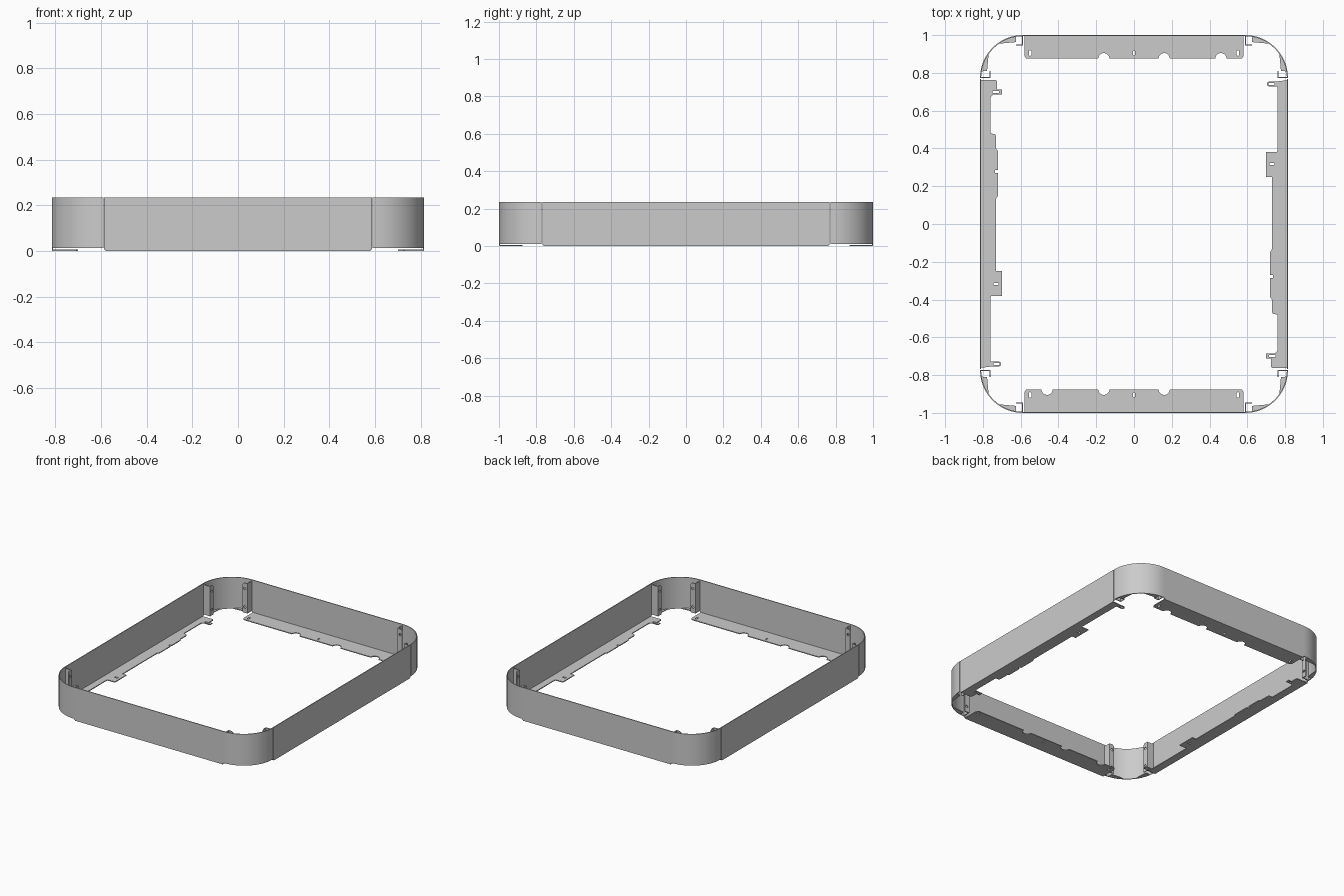
import bpy, bmesh
from math import sin, cos, pi
from mathutils import Matrix, Vector

if "Cube" in bpy.data.objects:
    bpy.data.objects.remove(bpy.data.objects["Cube"])

T = 0.006       # sheet thickness
H = 0.235       # rim height


def slab(name, loops, z0, z1, mat=Matrix(), turn=False):
    """Extrude an outline (first loop) with holes (other loops) from z0 to z1."""
    cu = bpy.data.curves.new(name, 'CURVE')
    cu.dimensions, cu.fill_mode = '2D', 'BOTH'
    cu.extrude = (z1 - z0) / 2
    for pts in loops:
        sp = cu.splines.new('POLY')
        sp.points.add(len(pts) - 1)
        for p, (x, y) in zip(sp.points, pts):
            p.co = (x, y, 0, 1)
        sp.use_cyclic_u = True
    tmp = bpy.data.objects.new(name + "_tmp", cu)
    bpy.context.collection.objects.link(tmp)
    bpy.context.view_layer.update()
    me = bpy.data.meshes.new_from_object(
        tmp.evaluated_get(bpy.context.evaluated_depsgraph_get()))
    bpy.data.objects.remove(tmp)
    me.transform(Matrix.Translation((0, 0, (z0 + z1) / 2)))
    me.transform(mat)
    if turn:
        me.transform(Matrix.Rotation(pi, 4, 'Z'))
    bm = bmesh.new()
    bm.from_mesh(me)
    bmesh.ops.remove_doubles(bm, verts=bm.verts, dist=1e-5)
    bmesh.ops.recalc_face_normals(bm, faces=bm.faces)
    bm.to_mesh(me)
    bm.free()
    ob = bpy.data.objects.new(name, me)
    bpy.context.collection.objects.link(ob)
    return ob


def rect(x0, x1, y0, y1):
    return [(x0, y0), (x1, y0), (x1, y1), (x0, y1)]


def arc(cx, cy, r, a0, a1, n):
    return [(cx + r * cos(a0 + (a1 - a0) * i / n),
             cy + r * sin(a0 + (a1 - a0) * i / n)) for i in range(n + 1)]


def slot(cx, cy, length, r, along_x=False):
    d, a = (length / 2 - r), (-pi / 2 if along_x else 0)
    dx, dy = (d, 0) if along_x else (0, d)
    return (arc(cx + dx, cy + dy, r, a, a + pi, 6)
            + arc(cx - dx, cy - dy, r, a + pi, a + 2 * pi, 6))


# Inner edge of the back flange with its scalloped notches
back = [(0.58, 1.0), (-0.58, 1.0), (-0.58, 0.89), (-0.57, 0.875)]
for nx in (-0.16, 0.16, 0.46):
    back += [(nx - 0.04, 0.875)] + arc(nx, 0.875, 0.03, pi, 0, 10) + [(nx + 0.04, 0.875)]
back += [(0.57, 0.875), (0.58, 0.89)]
back_holes = [slot(-0.55, 0.905, 0.03, 0.007), slot(0.55, 0.905, 0.03, 0.007),
              slot(0, 0.905, 0.024, 0.006)]

# Stepped inner edge of the left flange
left = [(-0.815, -0.762), (-0.815, 0.762), (-0.73, 0.762), (-0.725, 0.755),
        (-0.725, 0.712), (-0.70, 0.712), (-0.70, 0.686), (-0.745, 0.686),
        (-0.757, 0.675), (-0.76, 0.665), (-0.76, 0.48), (-0.735, 0.475),
        (-0.73, 0.465), (-0.73, 0.40), (-0.72, 0.385), (-0.72, 0.285),
        (-0.735, 0.285), (-0.735, 0.27), (-0.72, 0.27), (-0.72, 0.15),
        (-0.73, 0.135), (-0.73, -0.25), (-0.70, -0.25), (-0.70, -0.38),
        (-0.755, -0.38), (-0.76, -0.388), (-0.76, -0.727)]
left += arc(-0.718, -0.741, 0.014, pi / 2, -pi / 2, 8) + [(-0.76, -0.755)]
left_holes = [slot(-0.732, 0.699, 0.036, 0.006, True),
              slot(-0.73, -0.318, 0.028, 0.006, True),
              slot(-0.728, -0.741, 0.034, 0.006, True)]

# Straight panels, each repeated by a half turn
for turn, end, side in ((False, "back", "left"), (True, "front", "right")):
    slab(end + "_flange", [back] + back_holes, 0, T, turn=turn)
    slab(end + "_wall", [rect(-0.587, 0.587, 1 - T, 1.0)], T, H, turn=turn)
    slab(side + "_flange", [left] + left_holes, 0, T, turn=turn)
    slab(side + "_wall", [rect(-0.815, -0.815 + T, -0.767, 0.767)], T, H, turn=turn)

# Corner parts, built once and mirrored to all four corners
pivot = bpy.data.objects.new("mirror_centre", None)
bpy.context.collection.objects.link(pivot)
pivot.hide_render = True
CX, CY, R = 0.588, 0.773, 0.227
parts = [slab("corner_wall", [arc(CX, CY, R, 0, pi / 2, 32)
                              + arc(CX, CY, R - T, pi / 2, 0, 32)], 0.012, H)]
swap = Matrix(((0, 1, 0, CX - CY), (1, 0, 0, CY - CX), (0, 0, 1, 0), (0, 0, 0, 1)))
upright = Matrix.Translation((0, 0.945 + T, 0)) @ Matrix.Rotation(pi / 2, 4, 'X')
for tag, m in (("end", Matrix()), ("side", swap)):
    parts.append(slab(tag + "_bracket_web", [rect(CX, CX + T, 0.945, 1 - T / 2)],
                      0.014, 0.225, m))
    plate = [(CX, 0.014), (0.625, 0.014), (0.625, 0.215), (0.615, 0.225), (CX, 0.225)]
    holes = [arc(0.609, z, 0.009, 0, 2 * pi * 11 / 12, 11) for z in (0.055, 0.185)]
    parts.append(slab(tag + "_bracket_plate", [plate] + holes, 0, T, m @ upright))
    lip = [(0.625, 0.963)] + arc(CX, CY, R - T / 2, pi * 0.3, pi * 0.45, 8)
    parts.append(slab(tag + "_corner_lip", [lip], 0.012, 0.012 + T, m))
for ob in parts:
    mod = ob.modifiers.new("mirror", 'MIRROR')
    mod.use_axis = (True, True, False)
    mod.mirror_object = pivot
    mod.use_mirror_merge = False

# Smooth the curved corners, keep sheet edges crisp
bpy.ops.object.select_all(action='DESELECT')
for ob in bpy.data.objects:
    if ob.type == 'MESH':
        ob.select_set(True)
        bpy.context.view_layer.objects.active = ob
bpy.ops.object.shade_smooth_by_angle(angle=0.5)
